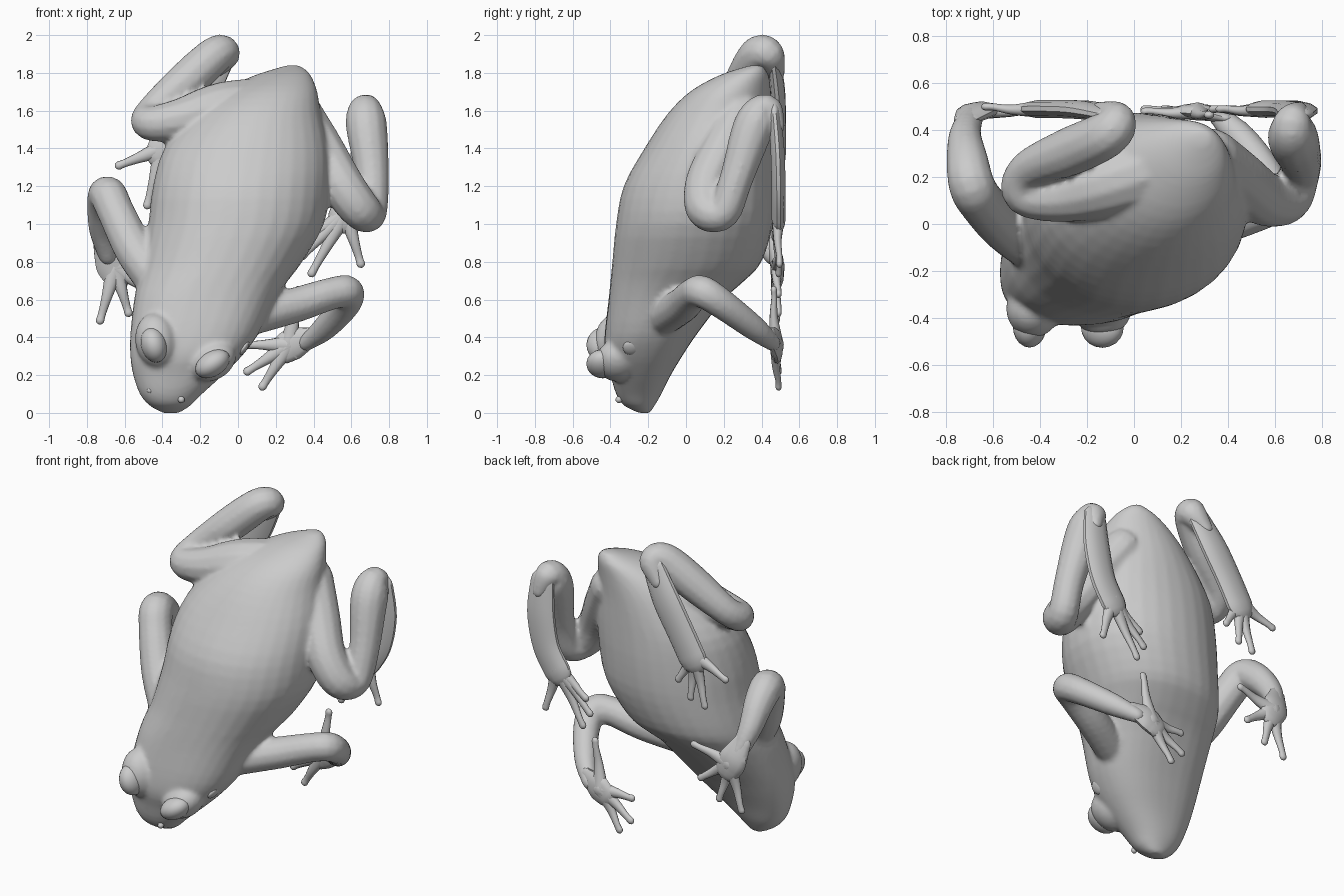
import bpy, bmesh, math
from mathutils import Vector

if "Cube" in bpy.data.objects:
    bpy.data.objects.remove(bpy.data.objects["Cube"])


def catmull(rows, steps):
    """Smoothly interpolate a list of equal-length rows of numbers."""
    out = []
    n = len(rows)
    for i in range(n - 1):
        p0, p1, p2, p3 = (rows[max(0, min(n - 1, i + k))] for k in (-1, 0, 1, 2))
        for s in range(steps):
            t = s / steps
            out.append([0.5 * (2 * b + (c - a) * t + (2 * a - 5 * b + 4 * c - d) * t * t
                               + (3 * b - a - 3 * c + d) * t ** 3)
                        for a, b, c, d in zip(p0, p1, p2, p3)])
    out.append(list(rows[-1]))
    return out


def select(obs):
    bpy.ops.object.select_all(action='DESELECT')
    for ob in obs:
        ob.select_set(True)
    bpy.context.view_layer.objects.active = obs[0]


def finish(bm, name):
    bmesh.ops.recalc_face_normals(bm, faces=bm.faces)
    me = bpy.data.meshes.new(name)
    bm.to_mesh(me)
    bm.free()
    ob = bpy.data.objects.new(name, me)
    bpy.context.collection.objects.link(ob)
    select([ob])
    bpy.ops.object.shade_smooth_by_angle(angle=math.radians(50))
    return ob


def skin_rings(bm, rings):
    """Bridge successive rings and close both ends."""
    vs = [[bm.verts.new(p) for p in r] for r in rings]
    n = len(vs[0])
    for a, b in zip(vs, vs[1:]):
        for i in range(n):
            bm.faces.new((a[i], a[(i + 1) % n], b[(i + 1) % n], b[i]))
    bm.faces.new(vs[0])
    bm.faces.new(vs[-1])


def tube(bm, pts, sides=12, steps=5, flat=1.0):
    """Rounded limb through (x, y, z, radius) points; flat squashes it in y."""
    path = catmull(pts, steps)
    c = [Vector(p[:3]) for p in path]
    r = [max(p[3], 0.004) for p in path]
    tan = [(c[min(i + 1, len(c) - 1)] - c[max(i - 1, 0)]).normalized() for i in range(len(c))]
    u = tan[0].orthogonal().normalized()
    rings = []

    def ring(center, t, rad):
        w = t.cross(u)
        out = []
        for k in range(sides):
            a = 2 * math.pi * k / sides
            o = (u * math.cos(a) + w * math.sin(a)) * rad
            o.y *= flat
            out.append(center + o)
        rings.append(out)

    for i, (p, t) in enumerate(zip(c, tan)):
        u = (u - t * u.dot(t)).normalized()
        if i == 0:
            for a in (80, 50, 25):
                a = math.radians(a)
                ring(p - t * r[0] * math.sin(a), t, r[0] * math.cos(a))
        ring(p, t, r[i])
    for a in (25, 50, 80):
        a = math.radians(a)
        ring(c[-1] + tan[-1] * r[-1] * math.sin(a), tan[-1], r[-1] * math.cos(a))
    skin_rings(bm, rings)


def limb(name, pts):
    bm = bmesh.new()
    tube(bm, pts)
    return finish(bm, name)


def foot(name, sole, base, tips, r=0.03):
    """Flattened sole plus tapering toes ending in small pads."""
    bm = bmesh.new()
    tube(bm, sole, flat=0.4)
    b = Vector(base)
    for t in tips:
        t = Vector(t)
        m = b.lerp(t, 0.5) + Vector((0, -0.008, 0))
        e = b.lerp(t, 0.85)
        tube(bm, [(*b, r * 1.7), (*m, r), (*e, r * 0.7), (*t, r * 0.75)],
             sides=10, steps=4, flat=0.75)
    return finish(bm, name)


def ball(name, loc, size, rot=(0, 0, 0)):
    bpy.ops.mesh.primitive_uv_sphere_add(segments=20, ring_count=12, location=loc, rotation=rot)
    ob = bpy.context.object
    ob.name = name
    ob.scale = size
    bpy.ops.object.shade_smooth_by_angle(angle=math.radians(50))
    return ob


def fuse(parts, name, voxel, smooth):
    """Join overlapping parts into one continuous skin and soften the seams."""
    select(parts)
    bpy.ops.object.transform_apply(location=True, rotation=True, scale=True)
    bpy.ops.object.join()
    ob = bpy.context.object
    ob.name = name
    m = ob.modifiers.new("skin", 'REMESH')
    m.mode = 'VOXEL'
    m.voxel_size = voxel
    s = ob.modifiers.new("soften", 'SMOOTH')
    s.factor, s.iterations = 0.5, smooth
    for mod in ("skin", "soften"):
        bpy.ops.object.modifier_apply(modifier=mod)
    bpy.ops.object.shade_smooth()
    return ob


# Head and trunk: horizontal sections (z, x min, x max, y min, y max, squareness)
sections = [
    (0.00, -0.40, -0.31, -0.25, -0.19, 2), (0.04, -0.47, -0.25, -0.33, -0.165, 2.1),
    (0.10, -0.52, -0.19, -0.37, -0.13, 2.2), (0.20, -0.555, -0.08, -0.40, -0.08, 2.3),
    (0.30, -0.57, 0.02, -0.43, -0.02, 2.4), (0.42, -0.57, 0.11, -0.43, 0.06, 2.4),
    (0.60, -0.55, 0.20, -0.41, 0.20, 2.4), (0.70, -0.53, 0.265, -0.40, 0.31, 2.3),
    (0.80, -0.51, 0.34, -0.39, 0.40, 2.2), (1.00, -0.475, 0.455, -0.37, 0.46, 2.1),
    (1.20, -0.45, 0.485, -0.33, 0.475, 2.05), (1.40, -0.39, 0.48, -0.22, 0.47, 2.05),
    (1.58, -0.24, 0.44, -0.10, 0.46, 2), (1.70, -0.09, 0.42, 0.02, 0.45, 2),
    (1.78, 0.07, 0.39, 0.16, 0.44, 2), (1.82, 0.19, 0.355, 0.27, 0.42, 2),
    (1.84, 0.26, 0.32, 0.34, 0.40, 2)]


def bulge(v, e):
    return math.copysign(abs(v) ** (2 / e), v)


rings = []
for z, x0, x1, y0, y1, e in catmull(sections, 3):
    rings.append([Vector(((x0 + x1) / 2 + (x1 - x0) / 2 * bulge(math.cos(a), e),
                          (y0 + y1) / 2 + (y1 - y0) / 2 * bulge(math.sin(a), e), z))
                  for a in (2 * math.pi * k / 32 for k in range(32))])
bm = bmesh.new()
skin_rings(bm, rings)
skin = [finish(bm, "body")]

# Eye sockets
skin += [ball("left_brow", (-0.43, -0.36, 0.38), (0.115, 0.125, 0.15), (0, math.radians(-10), 0)),
         ball("right_brow", (-0.135, -0.36, 0.275), (0.135, 0.12, 0.10), (0, math.radians(-32), 0))]

# Hind legs: hip, knee, ankle
skin.append(limb("left_hind_leg", [
    (0.19, 0.28, 1.62, 0.16), (-0.08, 0.18, 1.605, 0.15), (-0.31, 0.12, 1.55, 0.115),
    (-0.47, 0.13, 1.535, 0.092), (-0.45, 0.23, 1.60, 0.085), (-0.27, 0.31, 1.76, 0.105),
    (-0.12, 0.38, 1.895, 0.10), (-0.075, 0.44, 1.895, 0.085), (-0.14, 0.475, 1.80, 0.05)]))
skin.append(limb("right_hind_leg", [
    (0.33, 0.29, 1.58, 0.12), (0.44, 0.20, 1.40, 0.12), (0.55, 0.11, 1.21, 0.117),
    (0.65, 0.11, 1.075, 0.108), (0.70, 0.20, 1.065, 0.09), (0.71, 0.27, 1.25, 0.09),
    (0.68, 0.36, 1.52, 0.11), (0.675, 0.43, 1.605, 0.085), (0.70, 0.475, 1.52, 0.05)]))

# Front legs: shoulder, elbow, wrist
skin.append(limb("left_front_leg", [
    (-0.40, -0.12, 0.66, 0.11), (-0.54, -0.02, 0.85, 0.108), (-0.64, 0.08, 1.05, 0.10),
    (-0.69, 0.16, 1.155, 0.10), (-0.71, 0.27, 1.10, 0.09), (-0.72, 0.38, 0.97, 0.07),
    (-0.69, 0.46, 0.83, 0.05)]))
skin.append(limb("right_front_leg", [
    (0.04, -0.13, 0.50, 0.10), (0.30, -0.02, 0.57, 0.095), (0.49, 0.04, 0.63, 0.087),
    (0.58, 0.09, 0.64, 0.087), (0.565, 0.20, 0.57, 0.08), (0.46, 0.36, 0.45, 0.067),
    (0.36, 0.46, 0.37, 0.045)]))
fuse(skin, "body_and_legs", 0.014, 5)

# Eyeballs, nostrils and eardrums
ball("left_eye", (-0.445, -0.435, 0.36), (0.07, 0.092, 0.095), (0, math.radians(-15), 0))
ball("right_eye", (-0.135, -0.44, 0.26), (0.10, 0.088, 0.066), (0, math.radians(-32), 0))
for n, p in (("left_nostril", (-0.465, -0.335, 0.12)), ("right_nostril", (-0.30, -0.355, 0.07))):
    ball(n, p, (0.018, 0.018, 0.018))
ball("right_eardrum", (0.03, -0.29, 0.345), (0.02, 0.045, 0.045), (0, math.radians(35), 0))

# Hind feet
foot("left_hind_foot",
     [(-0.10, 0.465, 1.87, 0.08), (-0.20, 0.485, 1.70, 0.10), (-0.31, 0.49, 1.52, 0.10),
      (-0.39, 0.49, 1.38, 0.10)],
     (-0.40, 0.49, 1.40),
     [(-0.63, 0.5, 1.31), (-0.48, 0.495, 1.10), (-0.38, 0.495, 1.13), (-0.29, 0.49, 1.22)])
foot("right_hind_foot",
     [(0.69, 0.47, 1.57, 0.08), (0.69, 0.485, 1.38, 0.095), (0.65, 0.49, 1.18, 0.095),
      (0.57, 0.49, 1.04, 0.095)],
     (0.57, 0.49, 1.06),
     [(0.65, 0.495, 0.79), (0.39, 0.49, 0.74), (0.34, 0.49, 0.83), (0.37, 0.49, 0.92)])

# Front feet
foot("left_front_foot",
     [(-0.71, 0.45, 0.90, 0.06), (-0.67, 0.48, 0.80, 0.09), (-0.64, 0.485, 0.74, 0.085)],
     (-0.65, 0.485, 0.77),
     [(-0.73, 0.48, 0.49), (-0.58, 0.49, 0.53), (-0.45, 0.49, 0.63), (-0.40, 0.49, 0.83)])
foot("right_front_foot",
     [(0.38, 0.455, 0.40, 0.055), (0.30, 0.475, 0.37, 0.085), (0.25, 0.48, 0.34, 0.08)],
     (0.27, 0.48, 0.36),
     [(0.13, 0.49, 0.14), (0.05, 0.49, 0.22), (0.05, 0.48, 0.36), (0.32, 0.465, 0.65)])
